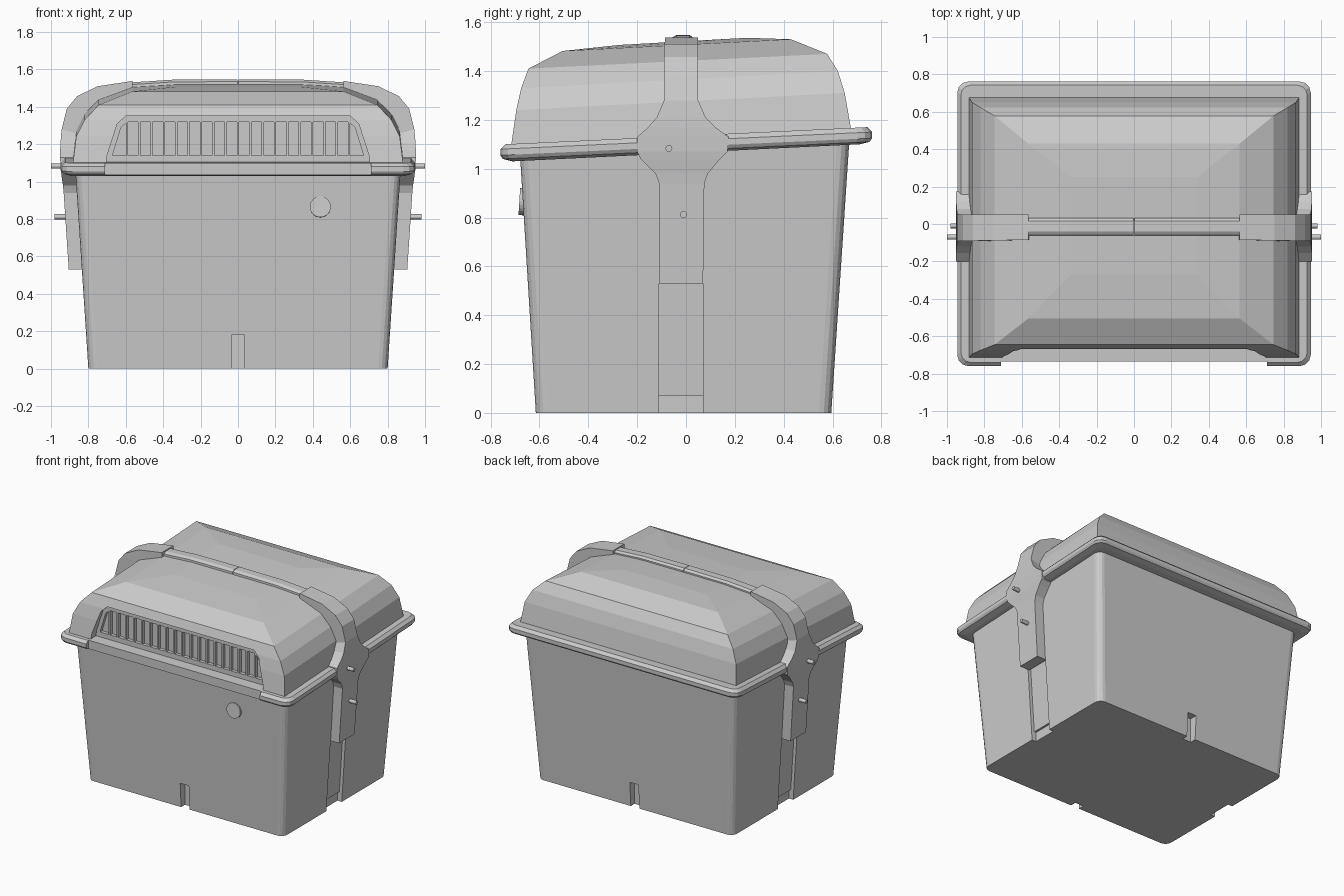
import bpy, bmesh, math

if "Cube" in bpy.data.objects:
    bpy.data.objects.remove(bpy.data.objects["Cube"])


def make(name, verts, faces):
    me = bpy.data.meshes.new(name)
    me.from_pydata(verts, [], faces)
    bm = bmesh.new()
    bm.from_mesh(me)
    bmesh.ops.recalc_face_normals(bm, faces=bm.faces)
    bm.to_mesh(me)
    bm.free()
    ob = bpy.data.objects.new(name, me)
    bpy.context.collection.objects.link(ob)
    return ob


def loft(name, rings):
    """Skin equal-length point rings and cap both ends."""
    n = len(rings[0])
    verts = [p for r in rings for p in r]
    faces = [tuple(range(n)), tuple(range(len(verts) - n, len(verts)))]
    for k in range(len(rings) - 1):
        for i in range(n):
            j = (i + 1) % n
            faces.append((k*n + i, k*n + j, k*n + n + j, k*n + n + i))
    return make(name, verts, faces)


def rect(hx, y0, y1, z0, z1, r=0.0, seg=0):
    """Rounded rectangle whose height slopes from z0 (front) to z1 (back)."""
    pts = []
    for q, (cx, cy) in enumerate([(hx-r, y1-r), (r-hx, y1-r), (r-hx, y0+r), (hx-r, y0+r)]):
        for i in range(seg + 1):
            a = math.pi/2 * (q + (i/seg if seg else 0.5))
            x, y = cx + r*math.cos(a), cy + r*math.sin(a)
            pts.append((x, y, z0 + (z1-z0)*(y-y0)/(y1-y0)))
    return pts


def box(name, x0, x1, y0, y1, z0, z1):
    return loft(name, [[(x0, y0, z), (x1, y0, z), (x1, y1, z), (x0, y1, z)] for z in (z0, z1)])


def cut(ob, *cutters):
    for c in cutters:
        m = ob.modifiers.new("cut", 'BOOLEAN')
        m.operation, m.object, m.solver = 'DIFFERENCE', c, 'EXACT'
        bpy.context.view_layer.objects.active = ob
        bpy.ops.object.modifier_apply(modifier=m.name)
        bpy.data.objects.remove(c)


def cylinder(name, loc, rot, r, depth, n):
    bpy.ops.mesh.primitive_cylinder_add(vertices=n, radius=r, depth=depth, location=loc, rotation=rot)
    bpy.context.object.name = name


# tapered tub with bottom notches and side grooves
body = loft("tub_body", [rect(.80, -.615, .595, 0, 0, .05, 4),
                         rect(.87, -.68, .67, 1.06, 1.13, .05, 4)])
cut(body, box("c1", -.035, .035, -.9, -.57, -.1, .18),
    box("c2", -.035, .035, .55, .9, -.1, .18))
for s in (-1, 1):
    for zlo, zhi, d0, d1 in ((-.1, .07, .765, .765), (.06, .6, .78, .815)):
        g = [[(s*a, y, z) for a, y in ((d, -.11), (1.2, -.11), (1.2, .07), (d, .07))]
             for z, d in ((zlo, d0), (zhi, d1))]
        cut(body, loft("groove", g))

# sloping rim, set back between the front corners
rim = loft("rim", [rect(.945-i, -.76+i, .762-i, 1.03+h, 1.10+h, .06-i*.5, 3)
                   for i, h in ((.05, 0), (.01, .01), (0, .025), (0, .05), (.02, .07))])
cut(rim, box("c3", -.71, .71, -.9, -.735, .9, 1.3))

# hipped lid
lid = loft("lid", [rect(*r) for r in (
    (.885, -.718, .678, 1.08, 1.15), (.865, -.695, .65, 1.24, 1.31),
    (.82, -.675, .622, 1.33, 1.40), (.745, -.645, .578, 1.41, 1.47),
    (.565, -.505, .43, 1.482, 1.53), (.335, -.27, .25, 1.507, 1.536))])


# recessed vent in the lid front
def vent_prism(prof, depth):
    p = prof + [(-x, z) for x, z in reversed(prof)]
    return loft("vent", [[(x, y, z) for x, z in p] for y in (-.95, depth)])


cut(lid, vent_prism([(.71, 1.04), (.70, 1.14), (.645, 1.31), (.60, 1.35)], -.655),
    vent_prism([(.67, 1.14), (.665, 1.16), (.625, 1.29), (.59, 1.32)], -.63))
for i in range(-9, 10):
    box("vent_rib", i*.066-.006, i*.066+.006, -.655, -.625, 1.14, 1.32)

# side brackets rising into the handle: outer x,z, inner x,z, y range
path = [(.905, .53, .825, .53, -.11, .07), (.932, .94, .85, .94, -.11, .075),
        (.936, .98, .86, .98, -.125, .09), (.945, 1.04, .86, 1.04, -.185, .14),
        (.949, 1.07, .86, 1.07, -.2, .17), (.951, 1.13, .86, 1.13, -.2, .175),
        (.951, 1.17, .86, 1.17, -.155, .12), (.949, 1.21, .85, 1.21, -.12, .08),
        (.943, 1.28, .84, 1.25, -.09, .05), (.915, 1.39, .80, 1.33, -.09, .05),
        (.86, 1.457, .75, 1.38, -.09, .05), (.75, 1.51, .70, 1.42, -.088, .05),
        (.565, 1.538, .56, 1.47, -.085, .05)]
for s, side in ((1, "right"), (-1, "left")):
    loft(side + "_bracket", [[(s*a, y0, b), (s*a, y1, b), (s*c, y1, d), (s*c, y0, d)]
                             for a, b, c, d, y0, y1 in path])
    # half of the chamfered top strap
    loft(side + "_top_strap", [[(s*x, -.065, 1.46), (s*x, -.06, z-.012), (s*x, -.04, z),
                                (s*x, .015, z), (s*x, .032, z-.012), (s*x, .035, 1.46)]
                               for x, z in ((.58, 1.53), (.35, 1.545), (.002, 1.547))])
    # pins
    for y, z, xe in ((-.07, 1.083, 1.0), (-.01, .812, .98)):
        cylinder(side + "_pin", (s*(xe-.06), y, z), (0, math.pi/2, 0), .014, .12, 12)

# round front button
cylinder("front_button", (.44, -.665, .865), (math.pi/2 - .06, 0, 0), .056, .035, 24)
